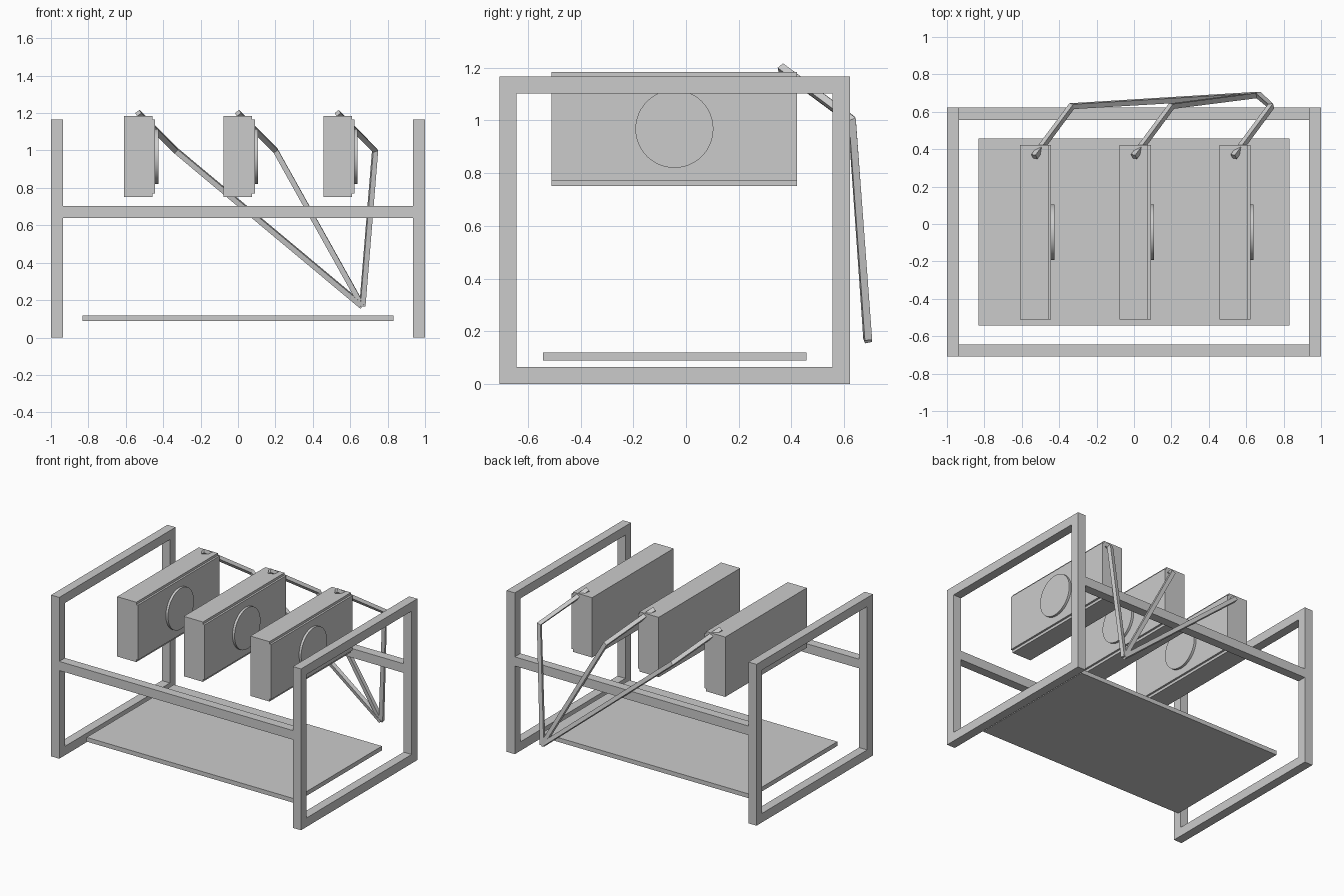
import bpy
import math

if "Cube" in bpy.data.objects:
    bpy.data.objects.remove(bpy.data.objects["Cube"])


def box(name, x, y, z):
    """Box from (min, max) ranges on each axis."""
    bpy.ops.mesh.primitive_cube_add(
        size=1, location=[(r[0] + r[1]) / 2 for r in (x, y, z)])
    ob = bpy.context.object
    ob.name = name
    ob.scale = [r[1] - r[0] for r in (x, y, z)]
    bpy.ops.object.transform_apply(location=False, rotation=False, scale=True)
    return ob


def cable(name, points, radius=0.02):
    """Four-sided bent rod along a polyline."""
    cu = bpy.data.curves.new(name, 'CURVE')
    cu.dimensions = '3D'
    cu.bevel_depth = radius
    cu.bevel_resolution = 0
    cu.use_fill_caps = True
    sp = cu.splines.new('POLY')
    sp.points.add(len(points) - 1)
    for p, co in zip(sp.points, points):
        p.co = (*co, 1)
    sp.use_smooth = False
    ob = bpy.data.objects.new(name, cu)
    bpy.context.collection.objects.link(ob)
    return ob


# Open frame: a rectangular loop on each side, joined by two cross rails
T = 0.065
Y0, Y1, TOP = -0.708, 0.622, 1.167
for side, x in (("left", (-1, -1 + T)), ("right", (1 - T, 1))):
    box(side + "_front_post", x, (Y0, Y0 + T), (0, TOP))
    box(side + "_back_post", x, (Y1 - T, Y1), (0, TOP))
    box(side + "_bottom_rail", x, (Y0 + T, Y1 - T), (0, T))
    box(side + "_top_rail", x, (Y0 + T, Y1 - T), (TOP - T, TOP))
for name, y in (("front", (Y0, Y0 + T)), ("back", (Y1 - T, Y1))):
    box(name + "_cross_rail", (-1 + T, 1 - T), y, (0.638, 0.704))

# Base board
box("base_board", (-0.832, 0.832), (-0.542, 0.457), (0.088, 0.119))

# Three cards, each with a cover plate, fan disc and cable
for i in range(3):
    cx = -0.533 + i * 0.533
    box(f"card_body_{i}", (cx - 0.077, cx + 0.076), (-0.51, 0.422), (0.751, 1.184))
    box(f"card_cover_{i}", (cx + 0.076, cx + 0.09), (-0.51, 0.422), (0.77, 1.167))
    bpy.ops.mesh.primitive_cylinder_add(
        vertices=48, radius=0.148, depth=0.018,
        location=(cx + 0.098, -0.044, 0.968), rotation=(0, math.pi / 2, 0))
    bpy.context.object.name = f"fan_disc_{i}"
    bpy.ops.object.shade_smooth_by_angle()
    cable(f"cable_{i}", [(cx, 0.36, 1.2), (cx + 0.2, 0.63, 1.0), (0.665, 0.69, 0.167)])
